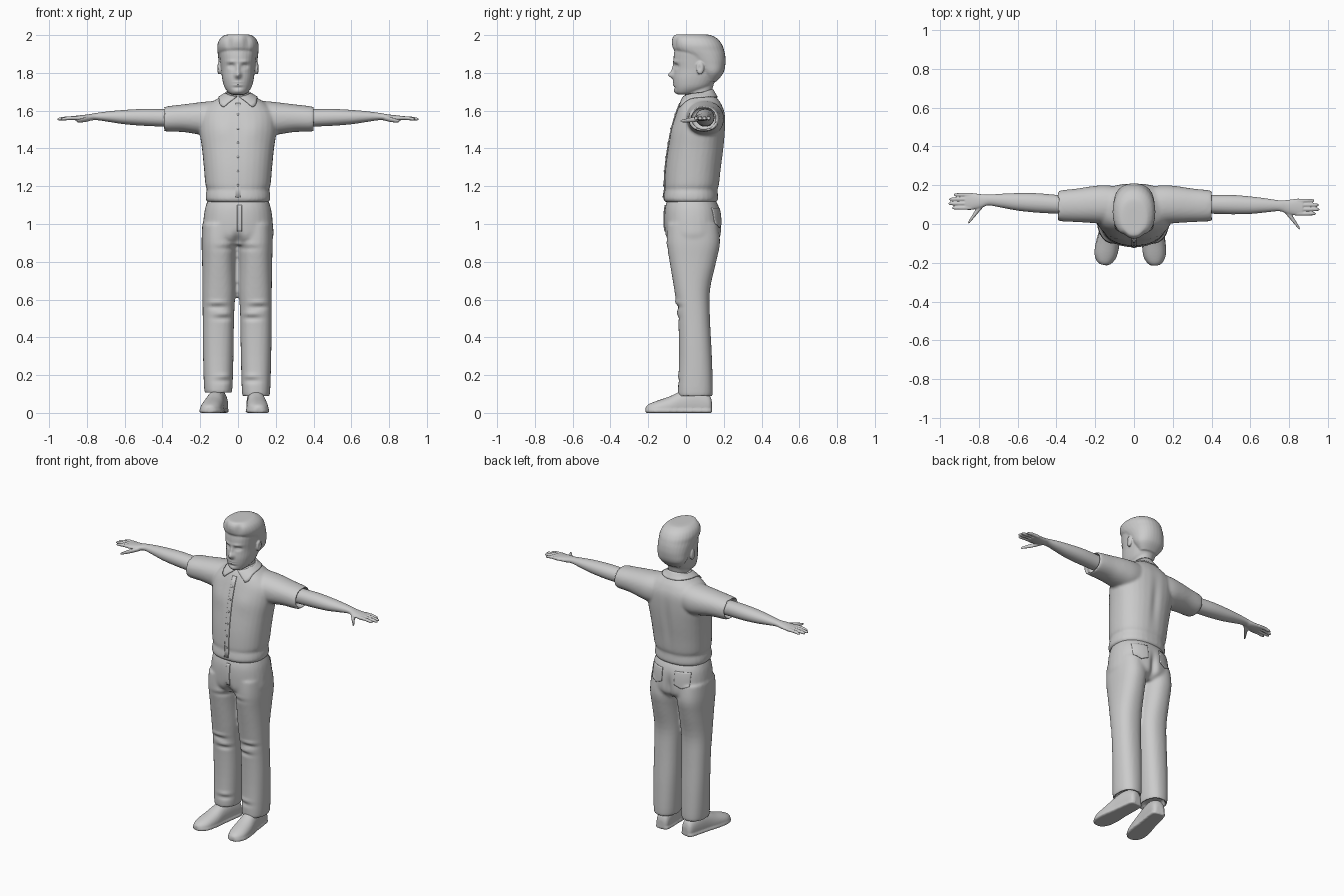
import bpy
import bmesh
from math import sin, cos, pi, tau, exp, copysign, radians
from mathutils import Vector, Matrix

cube = bpy.data.objects.get("Cube")
if cube:
    bpy.data.objects.remove(cube, do_unlink=True)

grey = bpy.data.materials.new("plain_grey")
grey.use_nodes = True
grey.diffuse_color = (0.6, 0.6, 0.6, 1)
grey.node_tree.nodes["Principled BSDF"].inputs["Base Color"].default_value = (0.6, 0.6, 0.6, 1)
parts = []


def catmull(p0, p1, p2, p3, f):
    """Smooth in-between value for each number of a ring."""
    return [0.5 * (2 * b + (c - a) * f + (2 * a - 5 * b + 4 * c - d) * f * f
                   + (3 * b - a - 3 * c + d) * f ** 3)
            for a, b, c, d in zip(p0, p1, p2, p3)]


def loft(bm, rings, axis, power=2.0, place=None, sides=32, steps=4):
    """Closed skin over rings (position, low a, high a, low b, high b)."""
    last = len(rings) - 1
    path = []
    for k in range(last):
        four = [rings[min(max(k + o, 0), last)] for o in (-1, 0, 1, 2)]
        path += [catmull(*four, j / steps) for j in range(steps)]
    path.append(rings[last])
    loops = []
    for t, a0, a1, b0, b1 in path:
        loop = []
        for i in range(sides):
            c, s = cos(tau * i / sides), sin(tau * i / sides)
            u = (a0 + a1) / 2 + (a1 - a0) / 2 * copysign(abs(c) ** (2 / power), c)
            v = (b0 + b1) / 2 + (b1 - b0) / 2 * copysign(abs(s) ** (2 / power), s)
            co = Vector({"x": (t, u, v), "y": (u, t, v), "z": (u, v, t)}[axis])
            loop.append(bm.verts.new(place(co) if place else co))
        loops.append(loop)
    for low, high in zip(loops, loops[1:]):
        for i in range(sides):
            j = (i + 1) % sides
            bm.faces.new((low[i], low[j], high[j], high[i]))
    bm.faces.new(loops[0][::-1])
    bm.faces.new(loops[-1])


def blob(bm, centre, radii):
    matrix = Matrix.Translation(centre) @ Matrix.Diagonal((*radii, 1))
    bmesh.ops.create_uvsphere(bm, u_segments=20, v_segments=12, radius=1, matrix=matrix)


def make(name, bm):
    bmesh.ops.recalc_face_normals(bm, faces=bm.faces[:])
    mesh = bpy.data.meshes.new(name)
    bm.to_mesh(mesh)
    bm.free()
    obj = bpy.data.objects.new(name, mesh)
    bpy.context.collection.objects.link(obj)
    mesh.materials.append(grey)
    parts.append(obj)
    return obj


def fuse(obj, voxel, rounds):
    """Merge the overlapping skins into one smooth surface."""
    remesh = obj.modifiers.new("fuse", "REMESH")
    remesh.mode = "VOXEL"
    remesh.voxel_size = voxel
    smooth = obj.modifiers.new("soften", "SMOOTH")
    smooth.iterations = rounds
    graph = bpy.context.evaluated_depsgraph_get()
    mesh = bpy.data.meshes.new_from_object(obj.evaluated_get(graph))
    obj.modifiers.clear()
    obj.data = mesh
    mesh.materials.clear()
    mesh.materials.append(grey)
    return obj


def sculpt(obj, centre, radii, push):
    """Push the surface softly around a point and around its mirror point."""
    for side in ((1, -1) if centre[0] else (1,)):
        for v in obj.data.vertices:
            d = sum(((p - q * m) / r) ** 2
                    for p, q, r, m in zip(v.co, centre, radii, (side, 1, 1)))
            if d < 9:
                v.co += Vector((push[0] * side, push[1], push[2])) * exp(-d)


def surface(obj, x, z, side):
    hit, co, normal, face = obj.ray_cast((x, side, z), (0, -side, 0))
    return co if hit else Vector((x, 0, z))


def patch(name, target, x0, x1, z0, z1, side, point=0.0):
    """Thin plate laid on the front or back, with an optional pointed bottom."""
    bm = bmesh.new()
    n = 12
    rows = []
    for i in range(n + 1):
        z_low = z0 + point * abs(2 * i / n - 1)
        rows.append([bm.verts.new(surface(target, x0 + (x1 - x0) * i / n,
                                          z_low + (z1 - z_low) * j / n, side)
                                  + Vector((0, side * 0.002, 0))) for j in range(n + 1)])
    for a, b in zip(rows, rows[1:]):
        for j in range(n):
            bm.faces.new((a[j], b[j], b[j + 1], a[j + 1]))
    make(name, bm).modifiers.new("cloth", "SOLIDIFY").thickness = 0.006
    parts[-1].modifiers["cloth"].offset = 0


# Shirt: torso with a rolled hem, and two hollow-ended short sleeves
bm = bmesh.new()
torso = [(1.115, 0.16, -0.108, 0.16), (1.13, 0.171, -0.12, 0.17), (1.16, 0.17, -0.117, 0.169),
         (1.185, 0.165, -0.112, 0.168), (1.21, 0.173, -0.114, 0.176), (1.3, 0.181, -0.109, 0.187),
         (1.4, 0.191, -0.096, 0.2), (1.5, 0.205, -0.076, 0.208), (1.58, 0.2, -0.054, 0.207),
         (1.63, 0.16, -0.036, 0.19), (1.66, 0.115, -0.02, 0.17), (1.685, 0.075, 0.0, 0.15),
         (1.695, 0.06, 0.01, 0.14)]
loft(bm, [(z, -w, w, f, b) for z, w, f, b in torso], "z", 2.3)
sleeve = [(0.06, 0, 0.19, 1.47, 1.655), (0.15, 0, 0.2, 1.465, 1.65), (0.22, 0.005, 0.195, 1.475, 1.643),
          (0.3, 0.01, 0.183, 1.487, 1.633), (0.395, 0.015, 0.172, 1.49, 1.622),
          (0.4, 0.03, 0.158, 1.502, 1.614), (0.36, 0.03, 0.158, 1.502, 1.614)]
loft(bm, sleeve, "x", 2.2)
loft(bm, sleeve, "x", 2.2, lambda p: Vector((-0.97 * p.x, p.y, p.z)))
shirt = fuse(make("shirt", bm), 0.008, 6)
sculpt(shirt, (0, 0.2, 1.4), (0.025, 0.05, 0.15), (0, -0.008, 0))
sculpt(shirt, (0.09, -0.08, 1.5), (0.06, 0.06, 0.06), (0, -0.006, 0))

# Trousers: hips and two legs with hollow hems
bm = bmesh.new()
hips = [(1.14, 0.155, -0.095, 0.15), (1.08, 0.175, -0.112, 0.178), (1.0, 0.185, -0.115, 0.187),
        (0.93, 0.186, -0.107, 0.182), (0.89, 0.15, -0.07, 0.14)]
loft(bm, [(z, -w, w, f, b) for z, w, f, b in hips], "z", 2.3)
leg = [(1.0, 0, 0.18, -0.1, 0.17), (0.9, 0, 0.184, -0.102, 0.18), (0.8, 0.004, 0.181, -0.087, 0.16),
       (0.65, 0.005, 0.179, -0.062, 0.127), (0.5, 0.012, 0.178, -0.042, 0.127),
       (0.3, 0.015, 0.176, -0.037, 0.137), (0.1, 0.022, 0.169, -0.042, 0.142),
       (0.095, 0.036, 0.155, -0.027, 0.127), (0.13, 0.036, 0.155, -0.027, 0.127)]
loft(bm, leg, "z", 2.3)
loft(bm, leg, "z", 2.3, lambda p: Vector((-p.x - 0.009, p.y, p.z + max(0, 0.2 - p.z) * 0.15)))
trousers = fuse(make("trousers", bm), 0.009, 5)
sculpt(trousers, (0, 0.18, 0.96), (0.02, 0.06, 0.07), (0, -0.02, 0))
sculpt(trousers, (0, -0.11, 0.91), (0.025, 0.05, 0.04), (0, 0.025, 0))
for x, z in ((0.07, 0.5), (0.11, 0.56), (0.06, 0.17), (0.06, 0.87)):
    sculpt(trousers, (x, -0.05, z), (0.05, 0.05, 0.012), (0, 0.008, 0))
    sculpt(trousers, (x, -0.05, z + 0.025), (0.05, 0.05, 0.012), (0, -0.006, 0))

# Seams, buttons and back pockets
bpy.context.view_layer.update()
patch("button_strip", shirt, -0.014, 0.014, 1.14, 1.64, -1)
patch("fly", trousers, -0.004, 0.02, 0.96, 1.1, -1)
patch("left_back_pocket", trousers, 0.045, 0.135, 0.98, 1.085, 1, 0.02)
patch("right_back_pocket", trousers, -0.135, -0.045, 0.98, 1.085, 1, 0.02)
bm = bmesh.new()
for i in range(6):
    blob(bm, surface(shirt, 0, 1.58 - 0.075 * i, -1) + Vector((0, -0.004, 0)), (0.006, 0.004, 0.006))
make("buttons", bm)

# Collar: a band round the neck whose front ends spread into points
bm = bmesh.new()
rows = []
for i in range(49):
    turn = 0.07 + (tau - 0.14) * i / 48
    front = (1 + cos(turn)) / 2
    spread = turn + (0.55 if turn < pi else -0.55) * front ** 6
    radius = 0.1 + 0.032 * front ** 6
    top = Vector((0.066 * sin(turn), 0.068 - 0.075 * cos(turn), 1.715 - 0.045 * front))
    low = Vector((radius * sin(spread), 0.068 - radius * cos(spread), 1.672 - 0.05 * front ** 4))
    rows.append([bm.verts.new(top.lerp(low, j / 5)) for j in range(6)])
for a, b in zip(rows, rows[1:]):
    for j in range(5):
        bm.faces.new((a[j], a[j + 1], b[j + 1], b[j]))
collar = make("collar", bm)
wrap = collar.modifiers.new("rest_on_shirt", "SHRINKWRAP")
wrap.target = shirt
wrap.wrap_mode = "OUTSIDE"
wrap.offset = 0.006
collar.modifiers.new("cloth", "SOLIDIFY").thickness = 0.008

# Arms with hands; the right one swings slightly back
arm = [(0.3, 0.055, 0.15, 1.515, 1.605), (0.4, 0.053, 0.15, 1.516, 1.608), (0.5, 0.05, 0.15, 1.52, 1.609),
       (0.6, 0.052, 0.142, 1.528, 1.604), (0.68, 0.06, 0.132, 1.54, 1.597), (0.75, 0.066, 0.122, 1.55, 1.588),
       (0.79, 0.052, 0.124, 1.546, 1.581), (0.84, 0.043, 0.13, 1.547, 1.575), (0.87, 0.045, 0.128, 1.55, 1.572)]
thumb = [(0.77, 0.065, 0.1, 1.55, 1.575), (0.8, 0.03, 0.07, 1.541, 1.568), (0.83, -0.005, 0.022, 1.537, 1.56),
         (0.85, -0.028, -0.01, 1.537, 1.553), (0.855, -0.028, -0.02, 1.541, 1.549)]


def swing(p):
    return Vector((-p.x, p.y + 0.03 * min(max((p.x - 0.4) / 0.35, 0), 1), p.z))


for name, place in (("left_arm", None), ("right_arm", swing)):
    bm = bmesh.new()
    loft(bm, arm, "x", 2.1, place)
    loft(bm, thumb, "x", 2, place, 16)
    for i, tip in enumerate((0.938, 0.957, 0.953, 0.93)):
        y = 0.053 + 0.0225 * i
        finger = [(0.84, y, 0.0105, 1.561), (0.89, y, 0.0098, 1.561), (tip - 0.02, y, 0.009, 1.557),
                  (tip - 0.005, y, 0.0065, 1.555), (tip, y, 0.002, 1.554)]
        loft(bm, [(x, c - r, c + r, z - r, z + r) for x, c, r, z in finger], "x", 2, place, 16)
    fuse(make(name, bm), 0.004, 2)

# Shoes: rounded upper on a thin sole, toes turned out
shoe = [(0.137, 0.022, 0.005, 0.06), (0.12, 0.04, -0.02, 0.1), (0.05, 0.046, -0.03, 0.128),
        (-0.02, 0.05, -0.03, 0.117), (-0.09, 0.057, -0.03, 0.086), (-0.16, 0.055, -0.025, 0.062),
        (-0.2, 0.036, -0.01, 0.045), (-0.215, 0.014, 0.005, 0.03)]
for name, x, angle in (("left_shoe", 0.095, 0.07), ("right_shoe", -0.115, -0.2)):
    turn = Matrix.Translation((x, 0, 0)) @ Matrix.Rotation(angle, 4, "Z")

    def stand(p):
        return turn @ Vector((p.x, p.y, max(p.z, 0)))

    bm = bmesh.new()
    loft(bm, [(y, -w, w, low, high) for y, w, low, high in shoe], "y", 2.2, stand)
    loft(bm, [(y, -w - 0.004, w + 0.004, 0, 0.02) for y, w, low, high in shoe], "y", 5, stand)
    fuse(make(name, bm), 0.006, 2)

# Head: neck, face, swept hair and ears, then sculpted features
bm = bmesh.new()
neck = [(1.62, 0.055, 0.005, 0.125), (1.7, 0.056, 0.002, 0.137), (1.77, 0.06, 0.01, 0.155)]
face = [(1.685, 0.03, -0.042, 0.03), (1.695, 0.05, -0.055, 0.07), (1.725, 0.072, -0.063, 0.13),
        (1.77, 0.084, -0.067, 0.165), (1.82, 0.09, -0.063, 0.193), (1.87, 0.096, -0.066, 0.203),
        (1.92, 0.1, -0.061, 0.196), (1.97, 0.085, -0.045, 0.165), (1.99, 0.05, 0.0, 0.12)]
hair = [(1.755, 0.06, 0.1, 0.163), (1.8, 0.092, 0.075, 0.198), (1.85, 0.101, 0.03, 0.209),
        (1.89, 0.106, -0.015, 0.208), (1.92, 0.109, -0.062, 0.202), (1.95, 0.109, -0.074, 0.191),
        (1.98, 0.096, -0.073, 0.168), (2.0, 0.07, -0.06, 0.13), (2.004, 0.04, -0.04, 0.09)]
for rings in (neck, face, hair):
    loft(bm, [(z, -w, w, f, b) for z, w, f, b in rings], "z", 2.2)
for side in (1, -1):
    blob(bm, (side * 0.1, 0.075, 1.825), (0.011, 0.021, 0.034))
head = fuse(make("head", bm), 0.005, 3)
features = [((0, -0.068, 1.789), (0.016, 0.05, 0.017), -0.028), ((0, -0.066, 1.82), (0.011, 0.05, 0.025), -0.012),
            ((0.037, -0.062, 1.836), (0.02, 0.05, 0.012), 0.013), ((0.036, -0.06, 1.834), (0.012, 0.05, 0.006), -0.005),
            ((0.036, -0.063, 1.86), (0.026, 0.05, 0.009), -0.005), ((0, -0.066, 1.742), (0.024, 0.05, 0.012), -0.007),
            ((0, -0.066, 1.743), (0.024, 0.05, 0.004), 0.006), ((0, -0.06, 1.722), (0.025, 0.05, 0.006), 0.004),
            ((0, -0.058, 1.702), (0.025, 0.05, 0.012), -0.006), ((0.115, 0.07, 1.827), (0.02, 0.01, 0.018), 0)]
for centre, radii, depth in features:
    sculpt(head, centre, radii, (0, depth, 0) if depth else (-0.006, 0, 0))
sculpt(head, (0.05, -0.07, 1.97), (0.02, 0.06, 0.05), (0, 0.01, 0))

# Smooth shading with sharp edges kept
for obj in bpy.context.view_layer.objects:
    obj.select_set(obj in parts)
bpy.context.view_layer.objects.active = shirt
bpy.ops.object.shade_smooth_by_angle(angle=radians(50))
